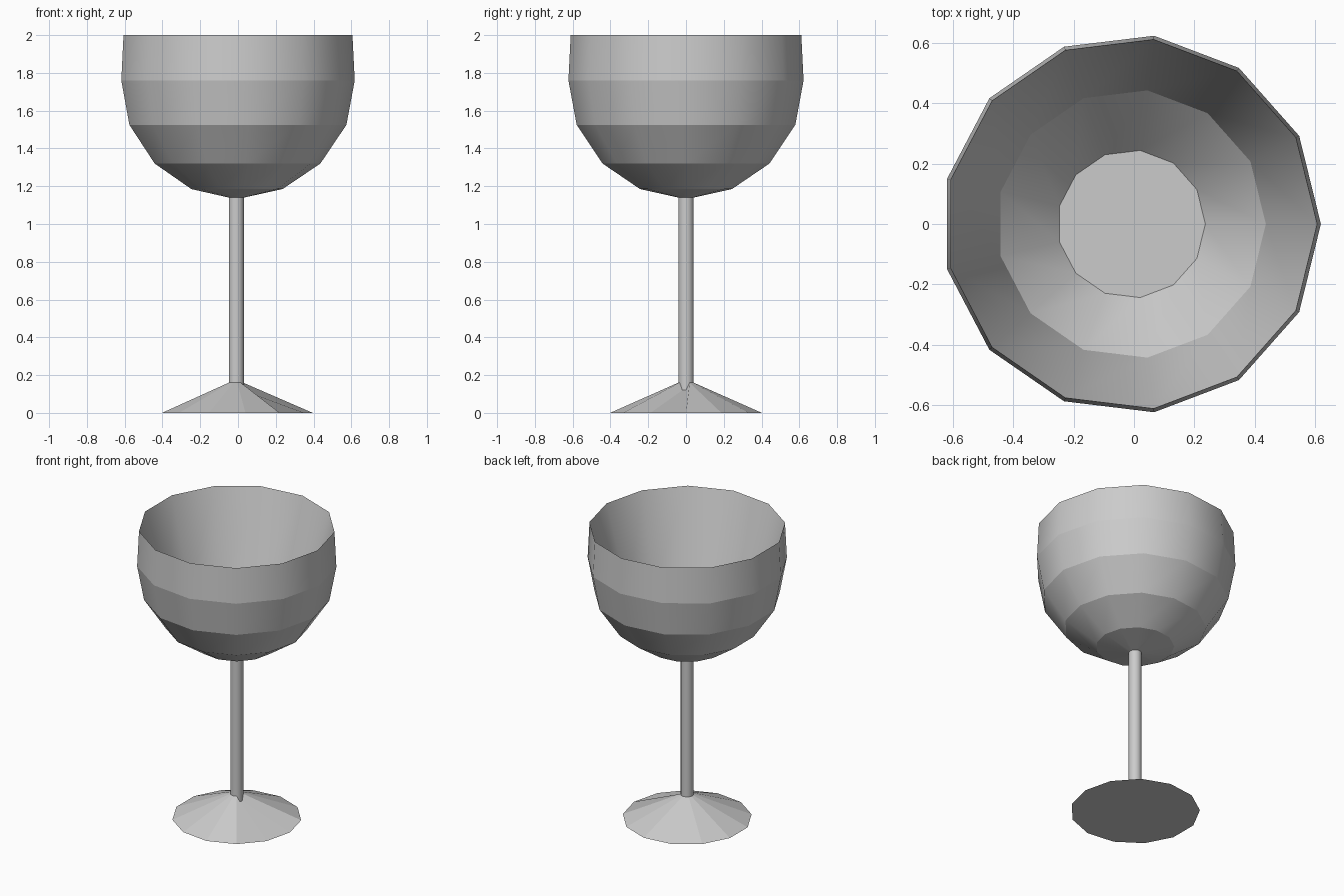
import bpy, bmesh
from math import sin, cos, tau

if "Cube" in bpy.data.objects:
    bpy.data.objects.remove(bpy.data.objects["Cube"])

SIDES = 13
CX = -0.009  # odd-sided rings sit slightly off so the bounds are centred


def lathe(name, profile, cap_start=False, cap_end=False, smooth=True, dents=None):
    """Revolve (radius, z) points; dents maps (ring, side) to a replacement z."""
    bm = bmesh.new()
    dents = dents or {}
    rings = []
    for r, (rad, z) in enumerate(profile):
        rings.append([bm.verts.new((CX + rad * cos(tau * i / SIDES),
                                    rad * sin(tau * i / SIDES),
                                    dents.get((r, i), z))) for i in range(SIDES)])
    for a, b in zip(rings, rings[1:]):
        for i in range(SIDES):
            j = (i + 1) % SIDES
            bm.faces.new((a[i], a[j], b[j], b[i])).smooth = smooth
    if cap_start:
        bm.faces.new(rings[0][::-1])
    if cap_end:
        bm.faces.new(rings[-1])
    # every horizontal band edge stays crisp
    for ring in rings:
        for i in range(SIDES):
            e = bm.edges.get((ring[i], ring[(i + 1) % SIDES]))
            e.smooth = False
    mesh = bpy.data.meshes.new(name)
    bm.to_mesh(mesh)
    bm.free()
    obj = bpy.data.objects.new(name, mesh)
    bpy.context.collection.objects.link(obj)
    return obj


# Bowl: banded outside up to the rim, then plain inside wall down to a flat floor
outside = [(0.041, 1.14), (0.245, 1.185), (0.445, 1.32),
           (0.583, 1.525), (0.627, 1.76), (0.615, 2.0)]
inside = [(0.445, 1.42), (0.245, 1.20)]
lathe("bowl", outside + inside, cap_start=True, cap_end=True)

# Stem
lathe("stem", [(0.041, 0.10), (0.041, 1.15)], cap_start=True, cap_end=True)

# Foot: faceted cone with a small dent on the right-hand side
lathe("foot", [(0.405, 0.0), (0.041, 0.16)], cap_start=True, smooth=False,
      dents={(1, 0): 0.12, (1, SIDES - 1): 0.12})
